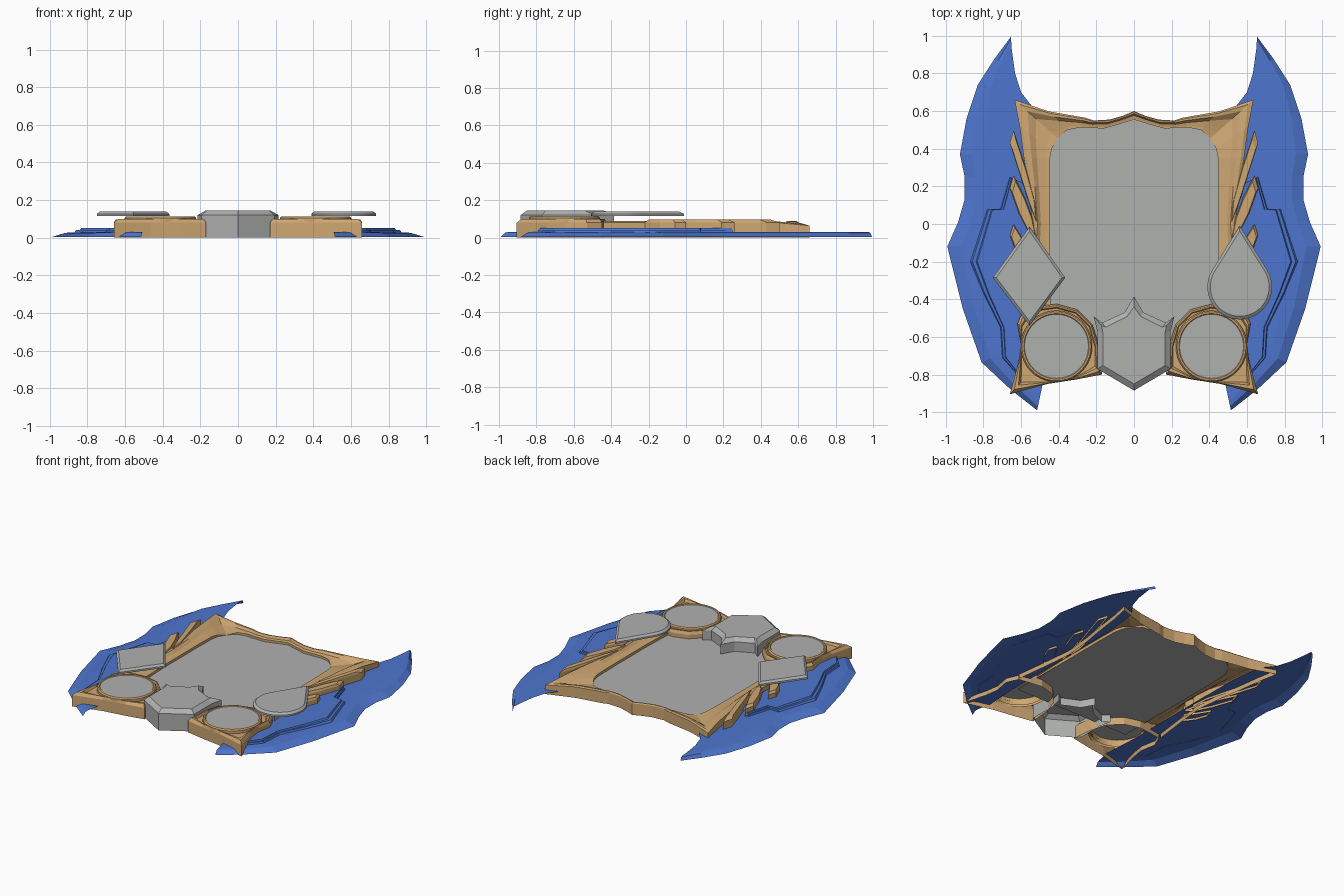
import bpy, bmesh, math

if "Cube" in bpy.data.objects:
    bpy.data.objects.remove(bpy.data.objects["Cube"])


def material(name, color):
    m = bpy.data.materials.new(name)
    m.diffuse_color = (*color, 1)
    m.use_nodes = True
    m.node_tree.nodes["Principled BSDF"].inputs["Base Color"].default_value = m.diffuse_color
    return m


BLUE = material("blue", (0.076, 0.18, 0.62))
TAN = material("tan", (0.62, 0.385, 0.17))
GRAY = material("gray", (0.43, 0.44, 0.43))


def loft(name, rings, mat, closed=False, cap=False, mirror=False):
    """Join equal-length rings of points with quads, optionally capping the last ring."""
    bm = bmesh.new()
    vs = [[bm.verts.new(p) for p in r] for r in rings]
    n = len(rings[0])
    for a, b in zip(vs, vs[1:]):
        for i in range(n if closed else n - 1):
            j = (i + 1) % n
            bm.faces.new((a[i], a[j], b[j], b[i]))
    if cap:
        bm.faces.new(vs[-1])
    bmesh.ops.recalc_face_normals(bm, faces=bm.faces)
    bm.normal_update()
    if sum(f.normal.z * f.calc_area() for f in bm.faces) < 0:
        bmesh.ops.reverse_faces(bm, faces=bm.faces)
    me = bpy.data.meshes.new(name)
    bm.to_mesh(me)
    bm.free()
    me.materials.append(mat)
    ob = bpy.data.objects.new(name, me)
    bpy.context.collection.objects.link(ob)
    if mirror:
        ob.modifiers.new("mirror", 'MIRROR')
    return ob


def at(pts, z):
    return [(x, y, z) for x, y in pts]


def blend(outer, inner, t, z):
    return [(a[0] + (b[0] - a[0]) * t, a[1] + (b[1] - a[1]) * t, z)
            for a, b in zip(outer, inner)]


def toward(pts, c, s):
    return [(c[0] + (x - c[0]) * s, c[1] + (y - c[1]) * s) for x, y in pts]


def arc(c, r, a0, a1, n):
    return [(c[0] + r * math.cos(math.radians(a0 + (a1 - a0) * i / n)),
             c[1] + r * math.sin(math.radians(a0 + (a1 - a0) * i / n)))
            for i in range(n + 1)]


# Side wings: bevelled outer edge rising to a flat field
w_out = [(.654, .995), (.74, .88), (.83, .74), (.89, .56), (.925, .37), (.90, .25),
         (.90, .13), (.935, .01), (.992, -.12), (.91, -.45), (.81, -.735),
         (.655, -.88), (.515, -.99)]
w_in = [(.65, .93), (.632, .80), (.60, .70), (.53, .61), (.50, .37), (.50, .25),
        (.50, .13), (.50, .01), (.50, -.12), (.50, -.45), (.50, -.6),
        (.49, -.75), (.485, -.85)]
loft("wing", [at(w_out, 0.003), blend(w_out, w_in, .15, .026),
              blend(w_out, w_in, .3, .03), at(w_in, .03)], BLUE, mirror=True)

# Raised second layer on each wing, with a stepped lip
l_out = [(.66, .25), (.71, .08), (.78, .08), (.87, -.2), (.80, -.37), (.71, -.55),
         (.70, -.71), (.63, -.79)]
l_in = [(.55, .20), (.54, .08), (.53, .03), (.53, -.2), (.53, -.37), (.53, -.55),
        (.53, -.68), (.54, -.76)]
loft("wing_layer", [at(l_out, .028), blend(l_out, l_in, .03, .042),
                    blend(l_out, l_in, .09, .042), blend(l_out, l_in, .11, .052),
                    at(l_in, .052)], BLUE, mirror=True)

# Frame: scalloped outer wall, crest, dished inner slope
f_out = [(0, .60), (.06, .575), (.13, .555), (.215, .55), (.26, .565), (.45, .598),
         (.635, .66), (.608, .52), (.585, .35), (.56, .2), (.54, 0), (.56, -.2),
         (.59, -.44)]
f_in = [(0, .555), (.08, .53), (.16, .508), (.23, .51), (.29, .512), (.355, .50),
        (.405, .455), (.437, .40), (.447, .35), (.45, .2), (.45, 0), (.45, -.2),
        (.44, -.46)]
tops = [.088, .088, .088, .088, .088, .085, .072, .085, .09, .09, .09, .09, .09]


def frame_ring(t, dz):
    return [(x, y, z + dz) for (x, y, _), z in zip(blend(f_out, f_in, t, 0), tops)]


loft("frame", [at(f_out, 0), frame_ring(0, -.008), frame_ring(.12, 0), frame_ring(.3, 0),
               frame_ring(.5, -.016), frame_ring(.85, -.02), frame_ring(1, -.02),
               at(f_in, .05)], TAN, mirror=True)

# Backing panel inside the frame
edge = f_in[1:-1] + [(.45, -.62)]
loft("panel", [at(f_in[:1] + edge + [(-x, y) for x, y in reversed(edge)], .052)],
     GRAY, closed=True, cap=True)

# Feather barbs along the rails
for k, pts in enumerate([
        [(.64, .50), (.66, .43), (.60, .24), (.555, .10), (.51, -.02), (.52, .10), (.575, .30)],
        [(.64, .26), (.66, .19), (.61, .05), (.56, -.05), (.51, -.10), (.535, .02), (.58, .14)],
        [(.64, .00), (.66, -.06), (.63, -.14), (.57, -.22), (.54, -.15), (.59, -.08)]]):
    mid = (sum(p[0] for p in pts) / len(pts), sum(p[1] for p in pts) / len(pts))
    loft(f"feather_{k + 1}", [at(pts, .015), at(pts, .082), at(toward(pts, mid, .82), .096)],
         TAN, closed=True, cap=True, mirror=True)

# Front corner blocks wrapping the round settings
C = (.412, -.65)
stations = [(.17, -.80, 200), (.30, -.825, 235), (.46, -.85, 280), (.66, -.905, 315),
            (.615, -.74, 340), (.60, -.64, 5), (.62, -.53, 30), (.585, -.45, 55),
            (.50, -.435, 70), (.41, -.425, 90), (.30, -.455, 120), (.22, -.535, 150),
            (.185, -.65, 180)]
b_out = [(x, y) for x, y, _ in stations]
b_in = [arc(C, .18, a, a, 1)[0] for _, _, a in stations]
loft("front_block", [at(b_out, 0), at(b_out, .08), blend(b_out, b_in, .2, .1),
                     blend(b_out, b_in, .38, .1), blend(b_out, b_in, .5, .085),
                     at(b_in, .085)], TAN, closed=True, mirror=True)

# Round bezels and their flat stones
loft("bezel", [at(arc(C, r, 0, 360, 40)[:-1], z) for r, z in
               [(.19, .06), (.19, .105), (.183, .113), (.174, .113), (.168, .107), (.168, .06)]],
     TAN, closed=True, mirror=True)
loft("round_stone", [at(arc(C, .171, 0, 360, 40)[:-1], .109)], GRAY,
     closed=True, cap=True, mirror=True)

# Central hexagonal stone with ears and a rear point
h_half = [(.05, -.47), (.17, -.525), (.215, -.49), (.195, -.57), (.195, -.77)]
t_half = [(.035, -.49), (.15, -.548), (.172, -.54), (.165, -.58), (.165, -.752)]


def hexagon(half, back, front):
    return [(0, back)] + half + [(0, front)] + [(-x, y) for x, y in reversed(half)]


outer, inner = hexagon(h_half, -.385, -.885), hexagon(t_half, -.44, -.85)
loft("hexagon_stone", [at(outer, 0), at(outer, .12), at(inner, .145)],
     GRAY, closed=True, cap=True)

# Diamond and teardrop stones: thin closed slabs with a bevelled top


def slab(name, pts, c):
    loft(name, [at([c] * len(pts), .115), at(pts, .115), at(pts, .127),
                at(toward(pts, c, .91), .14)], GRAY, closed=True, cap=True)


slab("diamond_stone", [(-.555, -.015), (-.365, -.285), (-.555, -.54), (-.75, -.285)],
     (-.555, -.28))
slab("teardrop_stone", [(.562, -.01)] + arc((.562, -.335), .172, 148, 392, 32),
     (.562, -.32))
